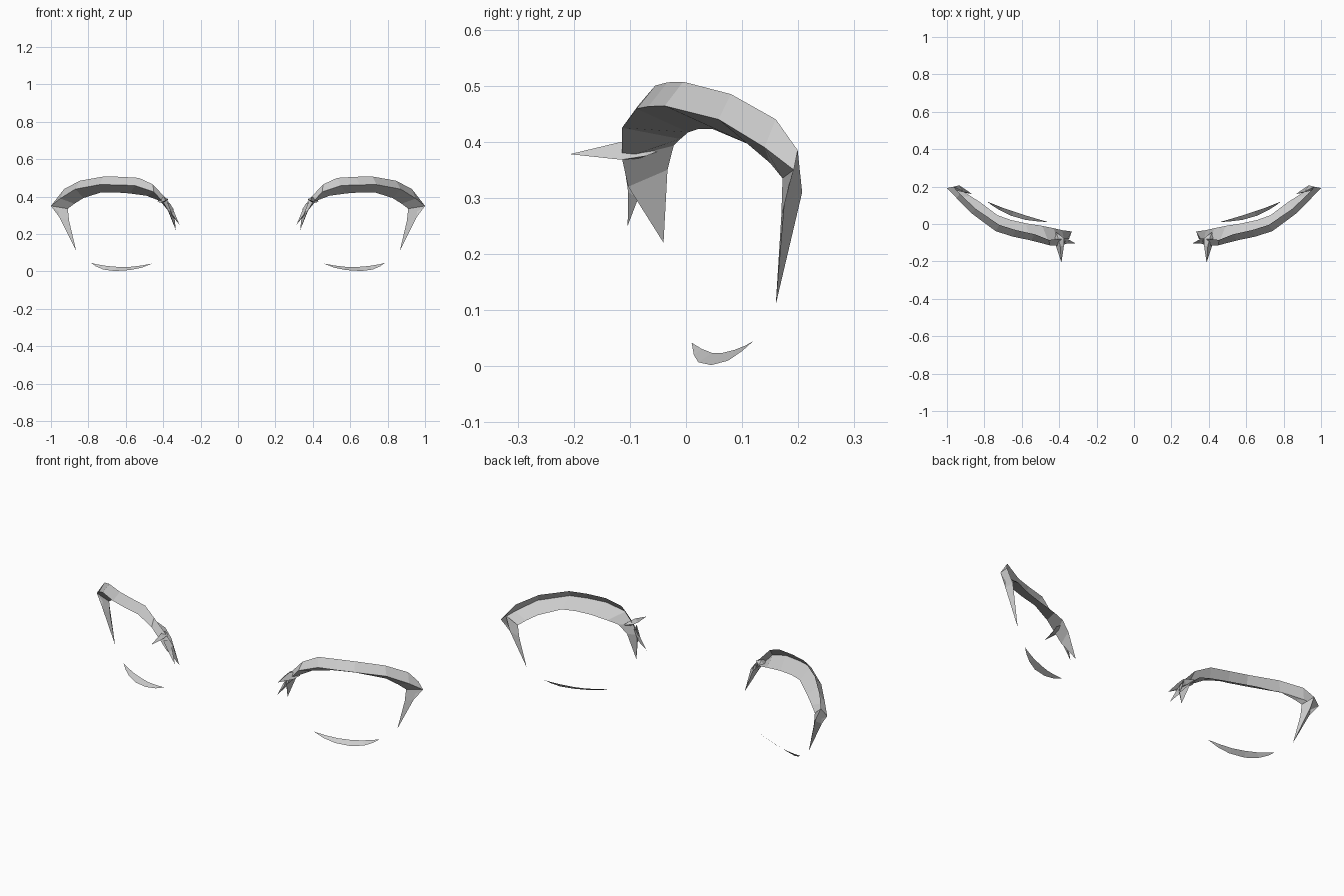
import bpy, bmesh


def loft(name, start, rings, end, closed=True):
    """Skin matching sections and bring each end to a point."""
    bm = bmesh.new()
    rows = [[bm.verts.new(p) for p in ring] for ring in rings]
    n = len(rows[0])
    sides = [(i, (i + 1) % n) for i in range(n if closed else n - 1)]
    for r0, r1 in zip(rows, rows[1:]):
        for i, j in sides:
            bm.faces.new((r0[i], r0[j], r1[j], r1[i]))
    for row, tip in ((rows[0], start), (rows[-1], end)):
        if tip:
            t = bm.verts.new(tip)
            for i, j in sides:
                bm.faces.new((row[i], row[j], t))
    bmesh.ops.recalc_face_normals(bm, faces=bm.faces)
    if not closed:
        # open channel: outside faces the front
        mid = sorted(bm.faces, key=lambda f: f.calc_center_median().z)[-1]
        if mid.normal.y > 0:
            bmesh.ops.reverse_faces(bm, faces=bm.faces)
    return finish(name, bm)


def finish(name, bm):
    me = bpy.data.meshes.new(name)
    bm.to_mesh(me)
    bm.free()
    ob = bpy.data.objects.new(name, me)
    bpy.context.collection.objects.link(ob)
    ob.modifiers.new("mirror", 'MIRROR').use_mirror_merge = False
    return ob


# Upper lash, an open V channel: top edge, front ridge, lower back edge
loft("upper_lash", (.332, -.04, .22), [
    [(.345, -.075, .335), (.37, -.103, .32), (.385, -.033, .35)],
    [(.385, -.08, .39), (.40, -.114, .37), (.43, -.022, .393)],
    [(.455, -.085, .465), (.45, -.114, .425), (.49, -.010, .405)],
    [(.53, -.055, .50), (.55, -.088, .459), (.58, .004, .417)],
    [(.63, -.033, .506), (.65, -.067, .463), (.66, .022, .423)],
    [(.72, -.005, .507), (.74, -.038, .464), (.73, .047, .423)],
    [(.845, .08, .485), (.87, .058, .44), (.825, .118, .393)],
    [(.93, .16, .44), (.95, .14, .39), (.875, .15, .362)],
    [(.965, .199, .385), (1.0, .192, .35), (.91, .172, .335)],
    [(.935, .207, .31), (.955, .175, .29), (.903, .170, .27)],
], (.865, .16, .11), closed=False)

# Back of the outer point
loft("outer_point_back", (.865, .16, .11), [
    [(.935, .207, .31), (.903, .170, .27)],
    [(.965, .199, .385), (.91, .172, .335)],
], None, closed=False)

# Short inner spike beside the main inner point
loft("inner_spike", None, [
    [(.38, -.112, .37), (.36, -.08, .36), (.375, -.08, .36)],
    [(.355, -.103, .31), (.34, -.088, .315), (.355, -.085, .30)],
], (.313, -.104, .25))

# Lash flicking forward
loft("forward_spike", (.415, -.045, .385), [
    [(.375, -.075, .388), (.40, -.085, .37), (.43, -.07, .375), (.405, -.08, .395)],
    [(.375, -.12, .383), (.395, -.12, .37), (.418, -.115, .368), (.395, -.115, .4)],
], (.388, -.207, .378))

# Lower lash: thin crescent sheet
bm = bmesh.new()
low = [(.457, .01, .042), (.515, .014, .02), (.58, .022, .007), (.66, .045, .002),
       (.72, .075, .01), (.76, .1, .027), (.785, .12, .045)]
top = [None, (.52, .028, .031), (.58, .046, .024), (.64, .066, .024),
       (.70, .086, .029), (.75, .106, .037), None]
lo = [bm.verts.new(p) for p in low]
up = [bm.verts.new(p) if p else lo[i] for i, p in enumerate(top)]
for i in range(6):
    bm.faces.new(list(dict.fromkeys((lo[i], lo[i + 1], up[i + 1], up[i]))))
finish("lower_lash", bm)
